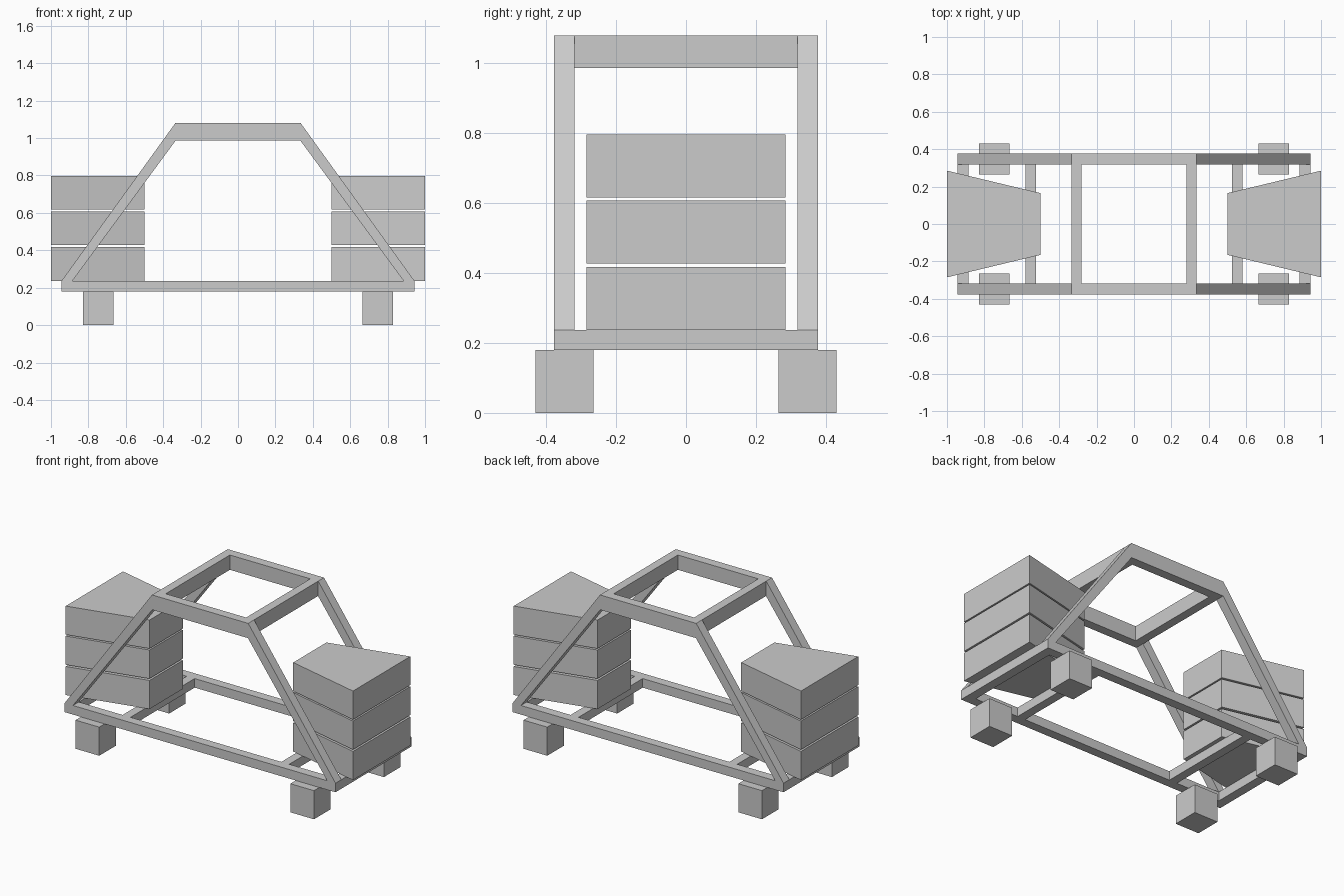
import bpy, bmesh

if "Cube" in bpy.data.objects:
    bpy.data.objects.remove(bpy.data.objects["Cube"], do_unlink=True)

grey = bpy.data.materials.new("plain grey")
grey.use_nodes = True
COLOUR = (0.6, 0.6, 0.6, 1)
grey.diffuse_color = COLOUR
grey.node_tree.nodes["Principled BSDF"].inputs["Base Color"].default_value = COLOUR


def prism(name, outline, lo, hi, axis):
    """Extrude a 2D outline from lo to hi along the y or z axis."""
    bm = bmesh.new()
    place = (lambda a, b: (a, lo, b)) if axis == "y" else (lambda a, b: (a, b, lo))
    face = bm.faces.new([bm.verts.new(place(a, b)) for a, b in outline])
    moved = bmesh.ops.extrude_face_region(bm, geom=[face])["geom"]
    step = (0, hi - lo, 0) if axis == "y" else (0, 0, hi - lo)
    bmesh.ops.translate(bm, vec=step, verts=[v for v in moved if isinstance(v, bmesh.types.BMVert)])
    bmesh.ops.recalc_face_normals(bm, faces=bm.faces)
    mesh = bpy.data.meshes.new(name)
    bm.to_mesh(mesh)
    bm.free()
    mesh.materials.append(grey)
    obj = bpy.data.objects.new(name, mesh)
    bpy.context.collection.objects.link(obj)
    return obj


def box(name, x0, x1, y0, y1, z0, z1):
    return prism(name, [(x0, y0), (x1, y0), (x1, y1), (x0, y1)], z0, z1, "z")


RAIL_IN, RAIL_OUT = 0.319, 0.377
FLOOR, DECK = 0.18, 0.237
ROOF_LOW, ROOF = 0.987, 1.08

# Side frames: bottom rail, sloped posts and roof rail
for side, s in (("right", -1), ("left", 1)):
    y0, y1 = sorted((s * RAIL_IN, s * RAIL_OUT))
    box(side + "_bottom_rail", -0.943, 0.943, y0, y1, FLOOR, DECK)
    prism(side + "_frame_arch",
          [(-0.943, DECK), (-0.335, ROOF), (0.335, ROOF), (0.943, DECK),
           (0.885, DECK), (0.333, ROOF_LOW), (-0.333, ROOF_LOW), (-0.885, DECK)],
          y0, y1, "y")

# Parts repeated at both ends
for end, e in (("right", -1), ("left", 1)):
    def span(a, b):
        return sorted((e * a, e * b))

    # Crossbars
    box(end + "_roof_crossbar", *span(0.28, 0.335), -RAIL_IN, RAIL_IN, ROOF_LOW, ROOF)
    box(end + "_end_crossbar", *span(0.885, 0.943), -RAIL_IN, RAIL_IN, FLOOR, DECK)
    box(end + "_inner_crossbar", *span(0.525, 0.58), -RAIL_IN, RAIL_IN, FLOOR, DECK)

    # Stacked tapered blocks
    for i, level in enumerate((0.237, 0.428, 0.617)):
        prism(f"{end}_block_{i + 1}",
              [(e * 0.5, -0.165), (e, -0.285), (e, 0.285), (e * 0.5, 0.165)],
              level, level + 0.18, "z")

    # Feet
    for s in (-1, 1):
        y0, y1 = sorted((s * 0.265, s * 0.43))
        box(f"{end}_{'front' if s < 0 else 'back'}_foot", *span(0.665, 0.83), y0, y1, 0, FLOOR)
